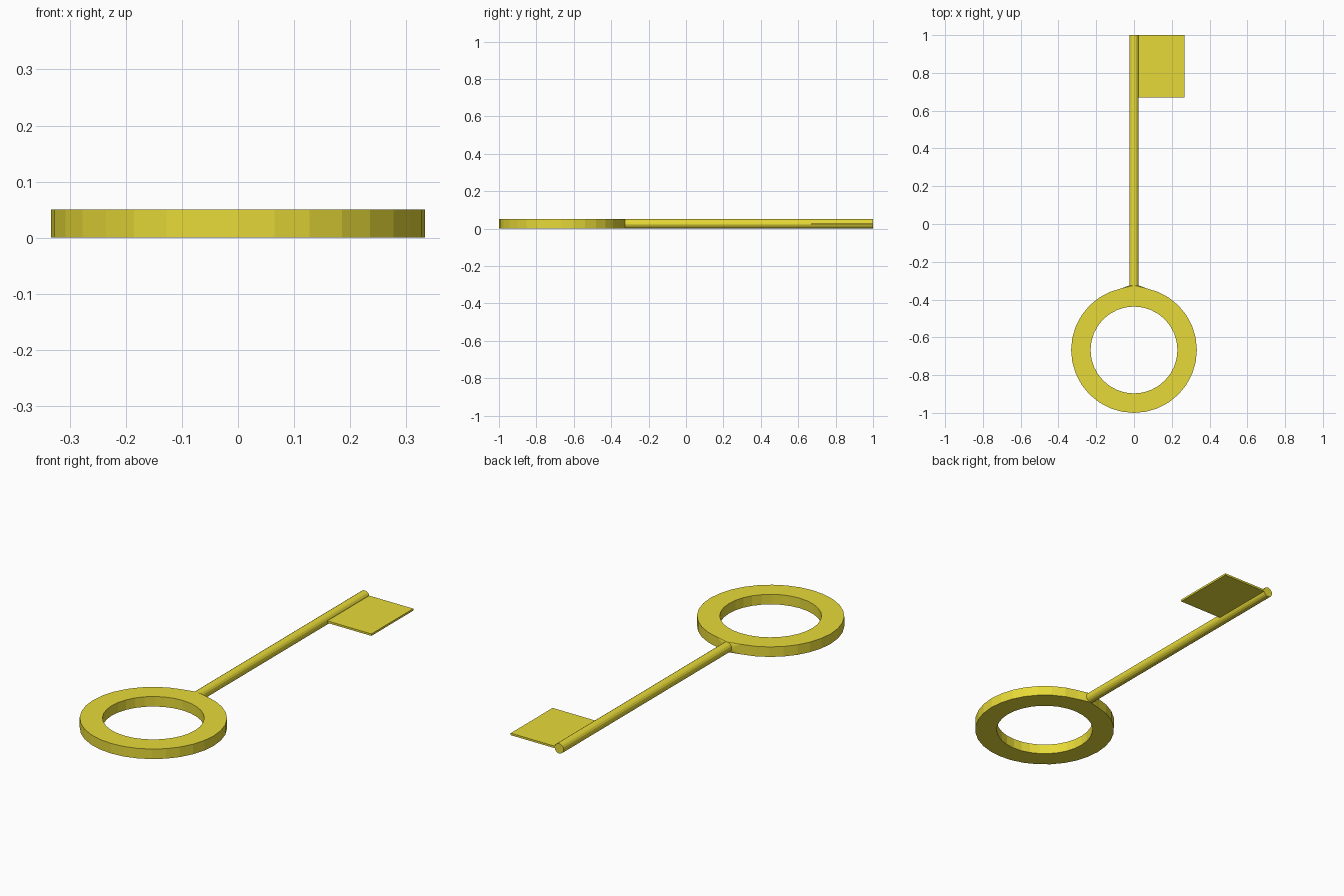
import bpy, bmesh
from math import sin, cos, pi
from mathutils import Matrix

if "Cube" in bpy.data.objects:
    bpy.data.objects.remove(bpy.data.objects["Cube"])

H = 0.05                      # overall thickness
CY, RO, RI, N = -0.667, 0.333, 0.23, 32
NECK_Y, SHAFT_R, SIDES = -0.325, 0.025, 16

gold = bpy.data.materials.new("gold")
gold.diffuse_color = (0.80, 0.70, 0.04, 1)
gold.use_nodes = True
gold.node_tree.nodes["Principled BSDF"].inputs["Base Color"].default_value = gold.diffuse_color


def finish(name, bm):
    bmesh.ops.recalc_face_normals(bm, faces=bm.faces)
    me = bpy.data.meshes.new(name)
    bm.to_mesh(me)
    bm.free()
    me.materials.append(gold)
    ob = bpy.data.objects.new(name, me)
    bpy.context.collection.objects.link(ob)
    return ob


# Ring handle: flat band, its outer edge levelled where the neck joins
bm = bmesh.new()
rows = []
for i in range(N):
    a = 2 * pi * i / N
    ro = RO * cos(2 * pi / N) if i == 0 else RO
    rows.append([bm.verts.new((r * sin(a), CY + r * cos(a), z))
                 for r, z in ((RI, 0), (ro, 0), (ro, H), (RI, H))])
for i in range(N):
    p, q = rows[i], rows[(i + 1) % N]
    for k in range(4):
        m = (k + 1) % 4
        bm.faces.new((p[k], p[m], q[m], q[k]))
finish("ring_handle", bm)

# Neck: tapers from the ring's rectangular edge to the round shaft
bm = bmesh.new()
half = RO * sin(2 * pi / N)
base_y = CY + RO * cos(2 * pi / N)
for x in (-half, half):
    for z in (0, H):
        bm.verts.new((x, base_y, z))
for i in range(SIDES):
    a = 2 * pi * i / SIDES
    bm.verts.new((SHAFT_R * cos(a), NECK_Y, H / 2 + SHAFT_R * sin(a)))
bmesh.ops.convex_hull(bm, input=bm.verts)
finish("neck", bm)

# Shaft
bm = bmesh.new()
bmesh.ops.create_cone(bm, cap_ends=True, segments=SIDES, radius1=SHAFT_R,
                      radius2=SHAFT_R, depth=1 - NECK_Y,
                      matrix=Matrix.Translation((0, (1 + NECK_Y) / 2, H / 2))
                      @ Matrix.Rotation(pi / 2, 4, 'X'))
finish("shaft", bm)

# Thin bit plate at the tip, to one side of the shaft
bm = bmesh.new()
x0, x1, y0, y1, t = 0.02, 0.267, 0.67, 1.0, 0.01
bmesh.ops.create_cube(bm, size=1, matrix=Matrix.Translation(
    ((x0 + x1) / 2, (y0 + y1) / 2, H / 2)) @ Matrix.Diagonal((x1 - x0, y1 - y0, t, 1)))
finish("bit_plate", bm)
